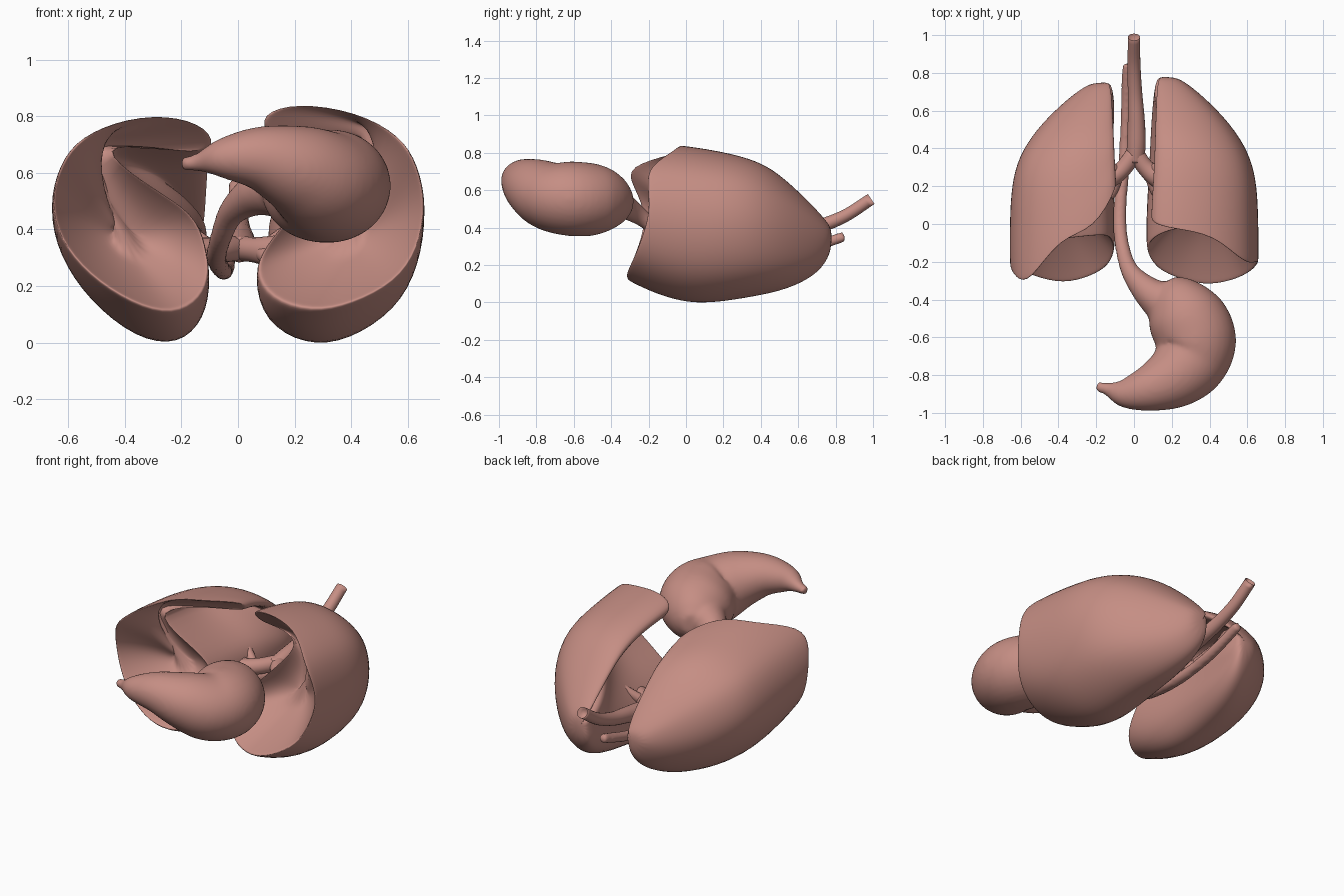
import bpy, bmesh, math
from mathutils import Vector

if "Cube" in bpy.data.objects:
    bpy.data.objects.remove(bpy.data.objects["Cube"])

tissue = bpy.data.materials.new("tissue_pink")
tissue.diffuse_color = (0.56, 0.27, 0.23, 1)
tissue.use_nodes = True
tissue.node_tree.nodes["Principled BSDF"].inputs["Base Color"].default_value = tissue.diffuse_color


def finish(name, bm, mods):
    bmesh.ops.recalc_face_normals(bm, faces=bm.faces[:])
    for f in bm.faces:
        f.smooth = True
    me = bpy.data.meshes.new(name)
    bm.to_mesh(me)
    bm.free()
    me.materials.append(tissue)
    ob = bpy.data.objects.new(name, me)
    bpy.context.collection.objects.link(ob)
    for kind, props in mods:
        m = ob.modifiers.new(kind.title(), kind)
        for k, v in props.items():
            setattr(m, k, v)
    return ob


def bridge(bm, rings):
    n = len(rings[0])
    for a, b in zip(rings, rings[1:]):
        for i in range(n):
            j = (i + 1) % n
            bm.faces.new((a[i], a[j], b[j], b[i]))


def spline(pts, steps=6):
    """Catmull-Rom through points of any dimension."""
    p = [Vector(q) for q in pts]
    p = [p[0] * 2 - p[1]] + p + [p[-1] * 2 - p[-2]]
    out = []
    for i in range(1, len(p) - 2):
        a, b, c, d = p[i - 1:i + 3]
        for s in range(steps):
            t = s / steps
            out.append(0.5 * (2 * b + (c - a) * t + (2 * a - 5 * b + 4 * c - d) * t * t
                              + (3 * b - a - 3 * c + d) * t ** 3))
    return out + [p[-2]]


def tube(bm, pts, sides=20, hollow=False):
    """Tube along (x, y, z, radius) points."""
    path = spline(pts)
    rings, ref = [], None
    for i, q in enumerate(path):
        d = (path[min(i + 1, len(path) - 1)] - path[max(i - 1, 0)]).to_3d().normalized()
        if ref is None:
            ref = d.orthogonal()
        ref = (ref - d * ref.dot(d)).normalized()
        side = d.cross(ref)
        c, r = Vector(q[:3]), max(q[3], 0.004)
        rings.append([bm.verts.new(c + r * (math.cos(a) * ref + math.sin(a) * side))
                      for a in (math.tau * k / sides for k in range(sides))])
    bridge(bm, rings)
    start = bm.faces.new(rings[0])
    bm.faces.new(rings[-1])
    if hollow:  # recessed mouth
        d = (path[1] - path[0]).to_3d().normalized()
        bmesh.ops.inset_region(bm, faces=[start], thickness=0.006)
        ext = bmesh.ops.extrude_discrete_faces(bm, faces=[start])["faces"]
        bmesh.ops.translate(bm, verts=ext[0].verts[:], vec=d * 0.04)


# Lung bounds by height: y, inner x, outer x, back z, front z
BOUNDS = [(0.765, .13, .22, .29, .40), (0.72, .11, .30, .19, .47), (0.6, .095, .445, .09, .60),
          (0.45, .08, .58, .045, .735), (0.3, .07, .65, .02, .80), (0.1, .055, .665, -.015, .84),
          (-0.05, .05, .668, -.005, .86), (-0.2, .06, .668, .06, .86), (-0.34, .10, .65, .13, .86)]


def bounds(y):
    y = max(min(y, 0.765), -0.34)
    for a, b in zip(BOUNDS, BOUNDS[1:]):
        if y >= b[0]:
            t = (a[0] - y) / (a[0] - b[0])
            return [p + (q - p) * t for p, q in zip(a[1:], b[1:])]


def lung(name, side, top, front_scale, hinge, profile):
    """Loft the outline (u across, v back to front, y of the lower rim), then a hollow base.
    Points from index 9 on with v above 0.8 belong to the thin front flap."""
    bm = bmesh.new()

    def place(u, v, y):
        x0, x1, z0, z1 = bounds(y * 0.765 / top if y > 0 else y)
        z1 *= front_scale
        return Vector((side * (x0 + (x1 - x0) * u), y, z0 + (z1 - z0) * v))

    rings = []
    n = len(profile)
    for t in (0, .04, .12, .25, .4, .55, .7, .85, .95, 1):
        ring = []
        for i, (u, v, rim) in enumerate(profile):
            y = top + (rim - top) * t
            if i >= n - 4:  # heart hollow fades toward the apex
                u *= max(0, min(1, (0.66 - y) / 0.4))
            ring.append(place(u, v, y))
        rings.append(ring)
    rim = rings[-1]
    mid = place(.55, .4, -.17)
    flap = place(*hinge)
    for s in (.95, .82, .6, .35, .12):  # domed hollow underside
        ring = []
        for i, p in enumerate(rim):
            in_flap = i >= 9 and profile[i][1] > .8
            c, depth = (flap, .1) if in_flap else (mid, .22)
            q = c + (p - c) * s
            q.y += depth * (1 - s * s)
            ring.append(q)
        rings.append(ring)
    vr = [[bm.verts.new(p) for p in r] for r in rings]
    bridge(bm, vr)
    bm.faces.new(vr[0])
    bm.faces.new(vr[-1])
    return finish(name, bm, [("SUBSURF", {"levels": 2, "render_levels": 2})])


lung("lung_three_lobed", -1, 0.75, 0.955, (.87, .85, -.2), [
    (.07, .28, -.14), (.1, .12, -.23), (.25, 0, -.29), (.5, .03, -.33), (.78, .2, -.29),
    (.95, .4, -.24), (1, .58, -.23), (.95, .75, -.3), (.83, .88, -.33), (.55, .98, -.07),
    (.25, .99, -.04), (.03, .96, .2), (.05, .86, .24), (.38, .88, .12), (.74, .86, -.1),
    (.45, .69, -.08), (.16, .57, -.06), (.1, .42, -.08)])
lung("lung_two_lobed", 1, 0.78, 1.0, (.8, .85, -.1), [
    (.0, .28, -.13), (.06, .1, -.25), (.3, 0, -.31), (.55, .02, -.34), (.83, .15, -.3),
    (.96, .33, -.25), (1, .55, -.2), (.95, .72, -.22), (.85, .85, -.21), (.6, .96, -.06),
    (.25, 1, -.03), (.04, .96, 0), (.07, .87, .06), (.32, .86, .08), (.52, .8, .04),
    (.4, .67, -.02), (.2, .52, -.04), (.07, .4, -.08)])

# Windpipe with bronchi
bm = bmesh.new()
tube(bm, [(0, .99, .56, .032), (0, .85, .47, .034), (.005, .7, .41, .038),
          (.012, .55, .375, .045), (.012, .42, .35, .05), (.005, .33, .335, .045)], hollow=True)
tube(bm, [(0, .37, .34, .045), (-.07, .28, .335, .045), (-.16, .22, .33, .05), (-.27, .17, .34, .055)])
tube(bm, [(.01, .37, .34, .045), (.06, .3, .335, .045), (.12, .25, .33, .055), (.22, .2, .33, .06)])
for s in (-1, 1):  # small branches reaching into each lung
    tube(bm, [(s * .09, .28, .335, .03), (s * .17, .33, .4, .024), (s * .29, .39, .5, .018),
              (s * .4, .42, .57, .012)], 12)
    tube(bm, [(s * .1, .26, .335, .03), (s * .18, .25, .37, .024), (s * .28, .26, .4, .018),
              (s * .36, .27, .41, .012)], 12)
    tube(bm, [(s * .08, .27, .33, .03), (s * .12, .16, .3, .025), (s * .2, .1, .28, .02)], 12)
finish("windpipe_and_bronchi", bm, [])

# Gullet running into the stomach, fused into one skin
bm = bmesh.new()
tube(bm, [(-.035, .85, .36, .03), (-.04, .6, .285, .032), (-.05, .35, .26, .033),
          (-.07, .15, .285, .036), (-.075, 0, .32, .038), (-.06, -.13, .38, .04),
          (-.02, -.25, .47, .05), (.065, -.35, .53, .08), (.17, -.43, .55, .12), (.25, -.5, .555, .15)])
tube(bm, [(.17, -.305, .55, .06), (.2, -.36, .55, .13), (.26, -.47, .555, .2),
          (.325, -.6, .56, .215), (.3, -.72, .575, .2), (.21, -.81, .625, .17),
          (.08, -.87, .665, .125), (-.05, -.895, .665, .08), (-.14, -.873, .65, .036),
          (-.2, -.86, .645, .028)], 32)
for v in bm.verts:  # stomach slightly flattened front to back
    k = max(0, min(1, (-.3 - v.co.y) / .15))
    v.co.z = .57 + (v.co.z - .57) * (1 - .07 * k)
finish("stomach_and_gullet", bm, [
    ("REMESH", {"mode": "VOXEL", "voxel_size": 0.011, "use_smooth_shade": True}),
    ("SMOOTH", {"factor": 0.5, "iterations": 20})])

# Stand the model on z = 0
bpy.context.view_layer.update()
dg = bpy.context.evaluated_depsgraph_get()
low = min(v.co.z for o in bpy.context.collection.objects for v in o.evaluated_get(dg).data.vertices)
for o in bpy.context.collection.objects:
    o.location.z -= low
